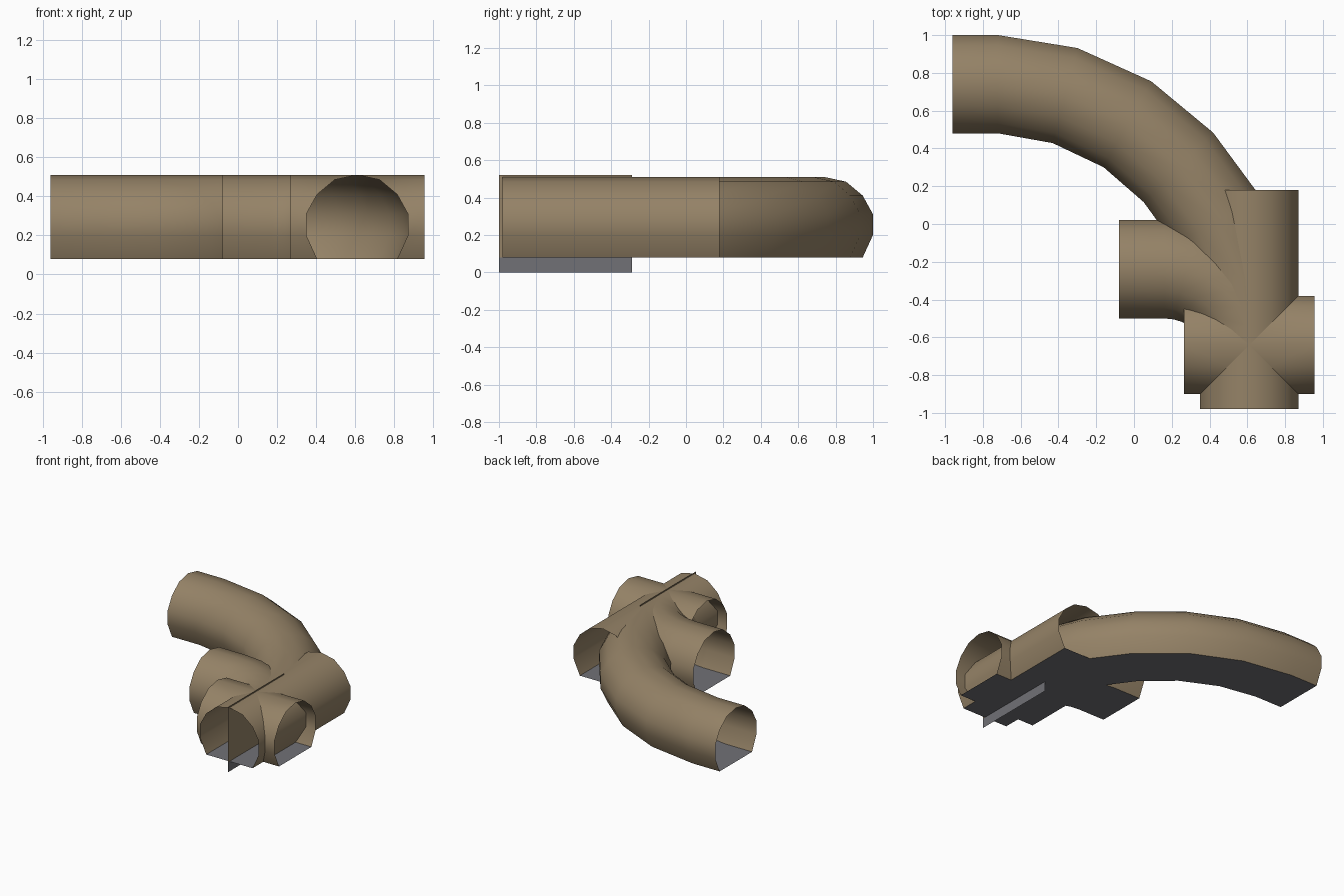
import bpy, bmesh, math

if "Cube" in bpy.data.objects:
    bpy.data.objects.remove(bpy.data.objects["Cube"])

def material(name, rgb):
    m = bpy.data.materials.new(name)
    m.diffuse_color = (*rgb, 1)
    m.use_nodes = True
    m.node_tree.nodes["Principled BSDF"].inputs["Base Color"].default_value = m.diffuse_color
    return m

BROWN = material("brown wall", (0.30, 0.225, 0.135))
GREY = material("grey floor", (0.165, 0.165, 0.18))
FLOOR = 0.08
HALF = [(0, .51), (.115, .485), (.205, .41), (.26, .31), (.26, .20), (.205, FLOOR)]
PROFILE = HALF + [(-u, z) for u, z in reversed(HALF[1:])]
HUB = (.61, -.64)

def finish(name, bm):
    """Make the object: grey below the floor line, brown smooth walls above."""
    for f in bm.faces:
        f.material_index = int(f.calc_center_median().z < FLOOR + .002)
    me = bpy.data.meshes.new(name)
    bm.to_mesh(me)
    bm.free()
    me.materials.append(BROWN)
    me.materials.append(GREY)
    ob = bpy.data.objects.new(name, me)
    bpy.context.collection.objects.link(ob)
    bpy.ops.object.select_all(action='DESELECT')
    ob.select_set(True)
    bpy.context.view_layer.objects.active = ob
    bpy.ops.object.shade_smooth_by_angle(angle=math.radians(38))

def loft(name, rings):
    """Bridge equal rings of points into an open-ended shell."""
    bm = bmesh.new()
    rings = [[bm.verts.new(p) for p in r] for r in rings]
    n = len(PROFILE)
    for r, s in zip(rings, rings[1:]):
        for i in range(n):
            j = (i + 1) % n
            bm.faces.new((r[i], r[j], s[j], s[i]))
    bmesh.ops.recalc_face_normals(bm, faces=bm.faces)
    finish(name, bm)

def tunnel(name, path):
    """Sweep the arch along (x, y, heading) stations; heading 0 = +x, 90 = -y."""
    rings = []
    for x, y, a in path:
        s, c = math.sin(math.radians(a)), math.cos(math.radians(a))
        rings.append([(x + u * s, y + u * c, z) for u, z in PROFILE])
    loft(name, rings)

# long curved tunnel sweeping into the junction
tunnel("main_tunnel", [(-.96, .74, 0), (-.72, .74, 0), (-.365, .68, 14.6), (-.035, .528, 29),
                       (.235, .30, 45), (.44, .02, 60), (.57, -.30, 75), (*HUB, 90)])

# short side branch bending into the junction
bend = [(.16 + .45 * math.sin(t), -.64 + .40 * math.cos(t), math.degrees(t))
        for t in (math.radians(15 * k) for k in range(7))]
tunnel("side_branch", [(-.08, -.24, 0)] + bend)

# straight tunnel from the front mouth to the back mouth
tunnel("straight_tunnel", [(HUB[0], .18, 90), (HUB[0], -.98, 90)])

# side arms of the crossing, mitred against the straight tunnel
for name, sign in (("east_arm", 1), ("west_arm", -1)):
    loft(name, [[(HUB[0] + sign * abs(u), HUB[1] + u, z) for u, z in PROFILE],
                [(HUB[0] + sign * .345, HUB[1] + u, z) for u, z in PROFILE]])

# thin upright plate along the middle, grey below the floor
bm = bmesh.new()
cols = [[bm.verts.new((HUB[0], y, z)) for z in (0, FLOOR, .52)] for y in (-1, -.29)]
for k in range(2):
    bm.faces.new((cols[0][k], cols[1][k], cols[1][k + 1], cols[0][k + 1]))
finish("centre_plate", bm)
